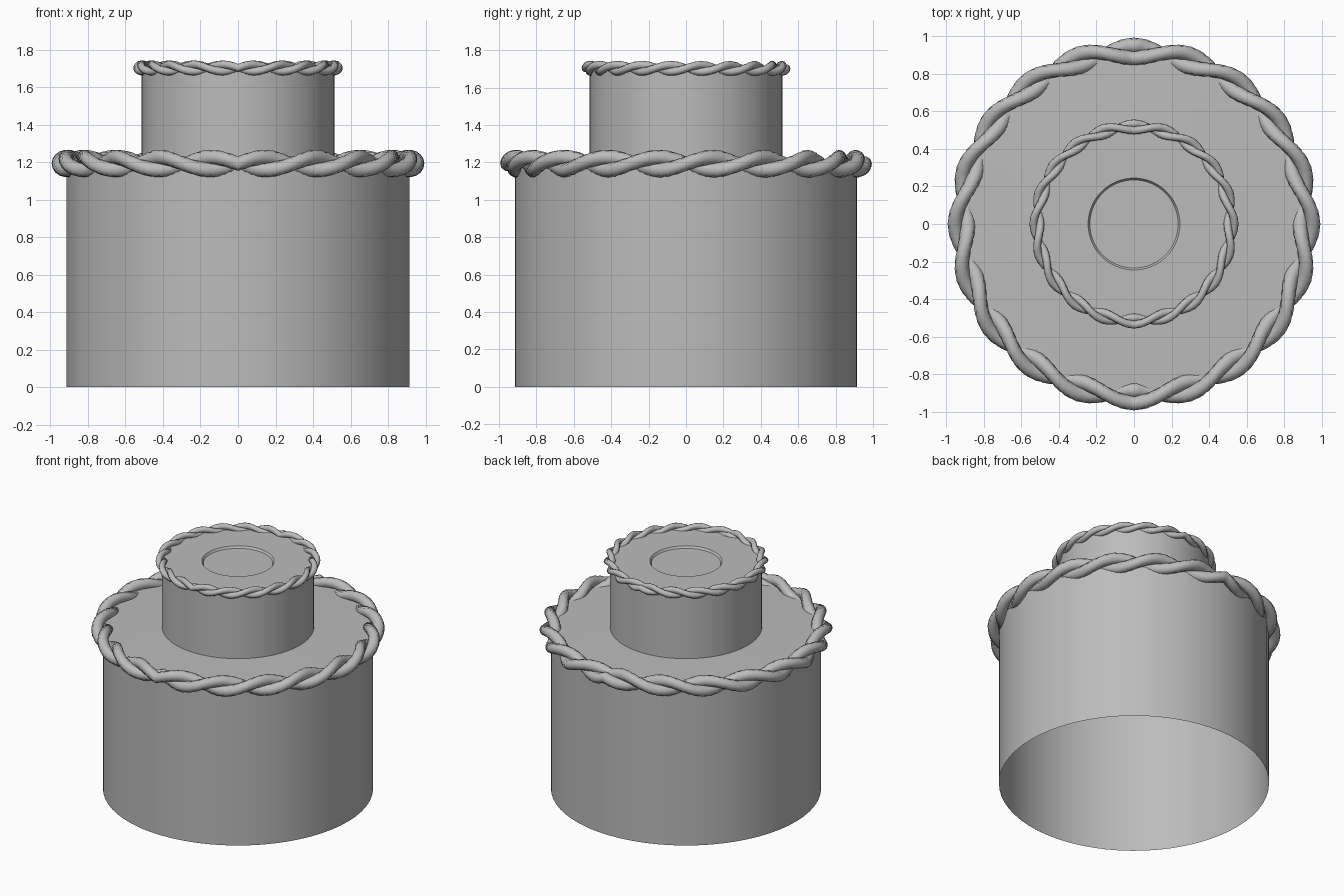
import bpy, bmesh, math
from math import sin, cos, pi, tau

cube = bpy.data.objects.get("Cube")
if cube:
    bpy.data.objects.remove(cube)

# one plain grey for everything
grey = bpy.data.materials.new("plain grey")
grey.use_nodes = True
colour = (0.5, 0.5, 0.5, 1)
grey.diffuse_color = colour
grey.node_tree.nodes["Principled BSDF"].inputs["Base Color"].default_value = colour


def finish(name, bm, angle):
    bmesh.ops.remove_doubles(bm, verts=bm.verts, dist=0.0001)
    mesh = bpy.data.meshes.new(name)
    bm.to_mesh(mesh)
    bm.free()
    mesh.materials.append(grey)
    obj = bpy.data.objects.new(name, mesh)
    bpy.context.collection.objects.link(obj)
    bpy.ops.object.select_all(action="DESELECT")
    obj.select_set(True)
    bpy.context.view_layer.objects.active = obj
    bpy.ops.object.shade_smooth_by_angle(angle=math.radians(angle))
    return obj


def lathe(name, profile, sides=64):
    bm = bmesh.new()
    verts = [bm.verts.new((r, 0, z)) for r, z in profile]
    edges = [bm.edges.new(pair) for pair in zip(verts, verts[1:])]
    bmesh.ops.spin(bm, geom=verts + edges, cent=(0, 0, 0), axis=(0, 0, 1),
                   angle=tau, steps=sides, use_merge=True)
    bmesh.ops.recalc_face_normals(bm, faces=bm.faces)
    finish(name, bm, 30)


def rope(name, radius, height, offset, thick, turns, steps=90, sides=10):
    """Two strands twisted round half a circle, mirrored to the other half."""
    bm = bmesh.new()
    for phase in (0, pi):
        rings = []
        for i in range(steps + 1):
            t = i / steps
            a = -pi / 2 + pi * t
            w = phase + tau * turns * t
            r, z = radius + offset * cos(w), height + offset * sin(w)
            ring = []
            for k in range(sides):
                b = w + tau * k / sides
                d = r + thick * cos(b)
                x = 0 if i in (0, steps) else d * cos(a)
                ring.append(bm.verts.new((x, d * sin(a), z + thick * sin(b))))
            rings.append(ring)
        for p, q in zip(rings, rings[1:]):
            for k in range(sides):
                n = (k + 1) % sides
                bm.faces.new((p[k], p[n], q[n], q[k]))
    bmesh.ops.recalc_face_normals(bm, faces=bm.faces)
    obj = finish(name, bm, 50)
    mirror = obj.modifiers.new("other half", "MIRROR")
    mirror.use_axis[0] = True


# two hollow tiers, open below, with a shallow round recess on top
lathe("tiers", [(0.915, 0), (0.915, 1.2), (0.515, 1.21), (0.515, 1.7),
                (0.245, 1.7), (0.235, 1.685), (0, 1.685)])

# twisted trim on the edge of each tier
rope("lower_rope_trim", 0.92, 1.193, 0.034, 0.04, 5)
rope("upper_rope_trim", 0.518, 1.703, 0.018, 0.022, 5)
